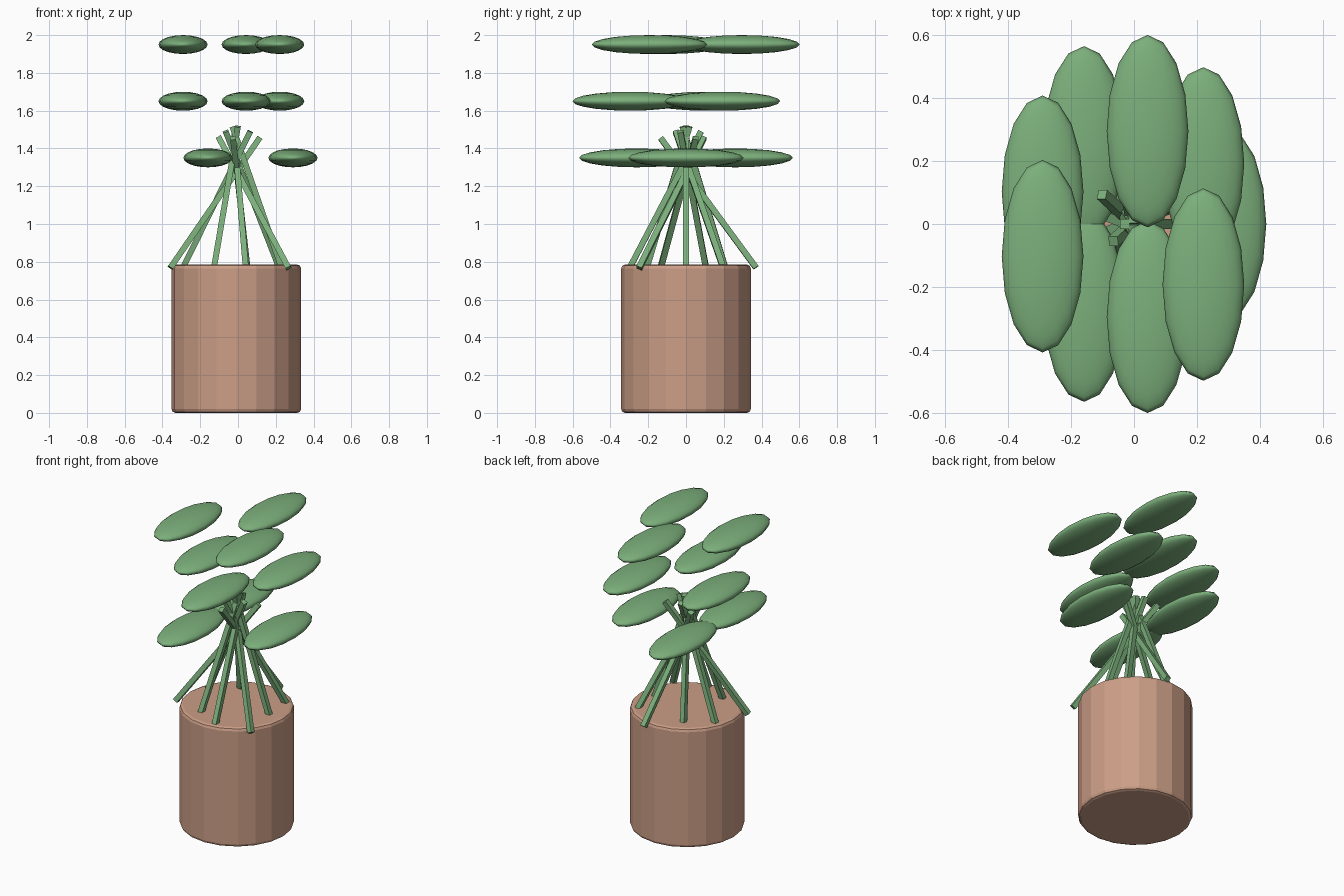
import bpy
from math import radians, sin, cos

if "Cube" in bpy.data.objects:
    bpy.data.objects.remove(bpy.data.objects["Cube"])

CX = -0.009  # plant axis


def material(name, color):
    m = bpy.data.materials.new(name)
    m.diffuse_color = (*color, 1)
    m.use_nodes = True
    m.node_tree.nodes["Principled BSDF"].inputs["Base Color"].default_value = m.diffuse_color
    return m


clay = material("clay", (0.60, 0.34, 0.24))
green = material("leaf_green", (0.20, 0.43, 0.20))


def finish(name, mat):
    ob = bpy.context.object
    ob.name = name
    ob.data.materials.append(mat)
    return ob


# Pot: solid faceted cylinder with softened rims
bpy.ops.mesh.primitive_cylinder_add(vertices=20, radius=0.343, depth=0.785,
                                    location=(CX, 0, 0.3925))
pot = finish("pot", clay)
bevel = pot.modifiers.new("rim_bevel", 'BEVEL')
bevel.width = 0.02
bevel.segments = 2
bevel.limit_method = 'ANGLE'
bevel.angle_limit = radians(40)

# Nine stems and leaves, spiralling through three heights
for i in range(9):
    a = radians(40 * i)
    level = i % 3

    # Stem: square rod leaning inward, steeper for higher leaves
    tilt = 0.335 + 0.153 * level
    bpy.ops.mesh.primitive_cube_add(
        size=1, location=(CX + 0.12 * cos(a), 0.12 * sin(a), 1.112),
        rotation=(tilt * sin(a), -tilt * cos(a), 0))
    stem = finish(f"stem_{i + 1}", green)
    stem.scale = (0.031, 0.031, 0.855)

    # Leaf: flattened ellipsoid
    bpy.ops.mesh.primitive_uv_sphere_add(
        segments=16, ring_count=10, radius=1,
        location=(CX + 0.3 * cos(a), 0.3 * sin(a), 1.35 + 0.3 * level))
    leaf = finish(f"leaf_{i + 1}", green)
    leaf.scale = (0.13, 0.306, 0.05)
    bpy.ops.object.shade_smooth()
